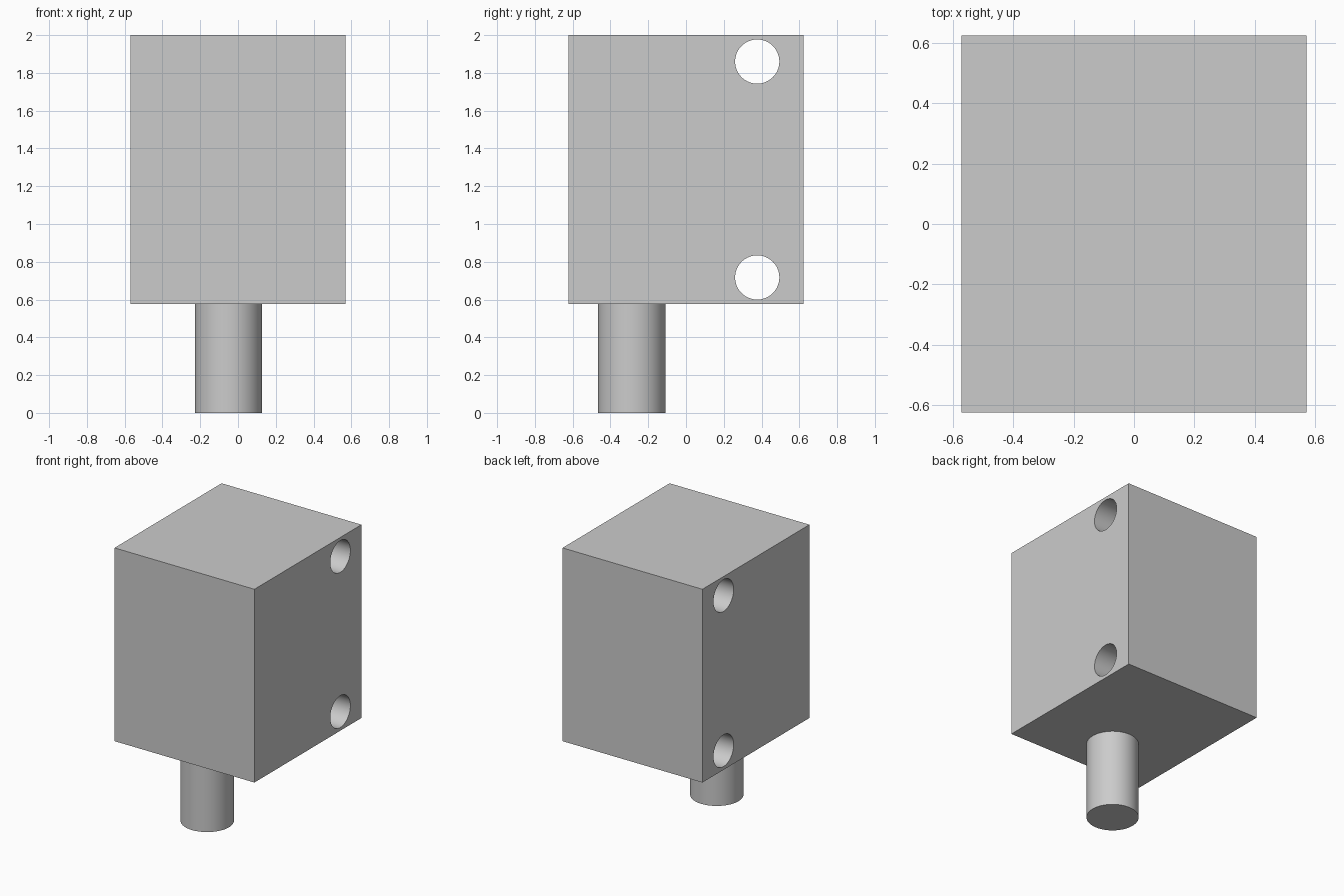
import bpy
import math

cube = bpy.data.objects.get("Cube")
if cube:
    bpy.data.objects.remove(cube, do_unlink=True)

grey = bpy.data.materials.new("light_grey")
grey.use_nodes = True
colour = (0.6, 0.6, 0.6, 1)
grey.diffuse_color = colour
grey.node_tree.nodes["Principled BSDF"].inputs["Base Color"].default_value = colour

WIDTH, DEPTH, BOTTOM, TOP = 1.14, 1.246, 0.576, 2.0
HOLE_RADIUS, HOLE_Y = 0.117, 0.377


def cylinder(name, radius, length, location, rotation=(0, 0, 0)):
    bpy.ops.mesh.primitive_cylinder_add(
        vertices=96, radius=radius, depth=length, location=location, rotation=rotation)
    obj = bpy.context.object
    obj.name = name
    obj.data.materials.append(grey)
    return obj


def smooth(obj):
    bpy.ops.object.select_all(action="DESELECT")
    obj.select_set(True)
    bpy.context.view_layer.objects.active = obj
    bpy.ops.object.shade_smooth_by_angle(angle=math.radians(30))


# Rectangular housing
bpy.ops.mesh.primitive_cube_add(size=1, location=(0, 0, (BOTTOM + TOP) / 2))
housing = bpy.context.object
housing.name = "housing"
housing.scale = (WIDTH, DEPTH, TOP - BOTTOM)
bpy.ops.object.transform_apply(location=False, rotation=False, scale=True)
housing.data.materials.append(grey)

# Two mounting holes running side to side
for z in (0.717, 1.86):
    cutter = cylinder("hole_cutter", HOLE_RADIUS, WIDTH * 1.5,
                      (0, HOLE_Y, z), (0, math.pi / 2, 0))
    cutter.hide_render = True
    cut = housing.modifiers.new("mounting_hole", "BOOLEAN")
    cut.operation = "DIFFERENCE"
    cut.solver = "EXACT"
    cut.object = cutter
    bpy.context.view_layer.objects.active = housing
    bpy.ops.object.modifier_apply(modifier=cut.name)
    bpy.data.objects.remove(cutter, do_unlink=True)
smooth(housing)

# Round stem below the housing
stem = cylinder("stem", 0.178, BOTTOM, (-0.05, -0.287, BOTTOM / 2))
smooth(stem)
